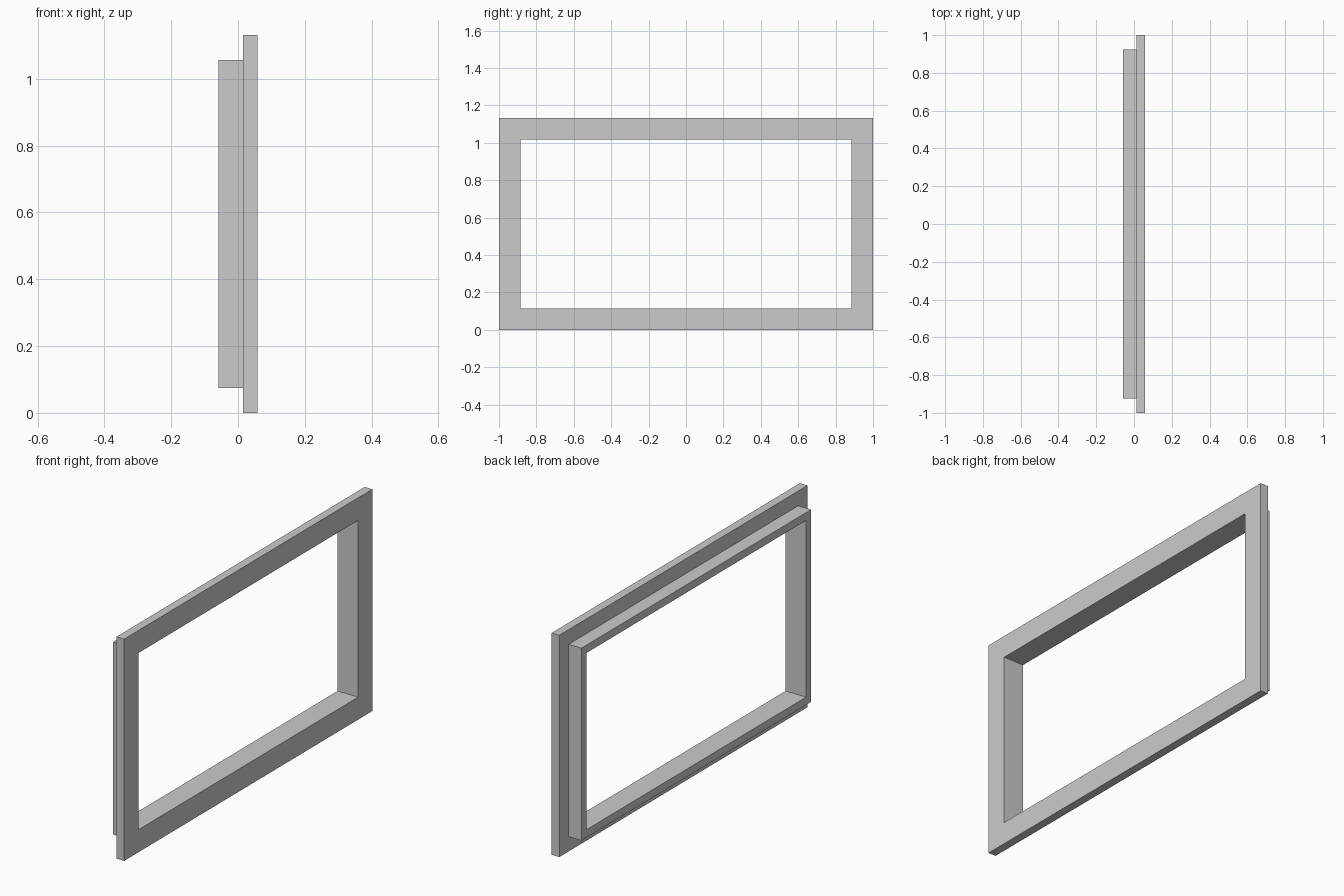
import bpy
import bmesh

cube = bpy.data.objects.get("Cube")
if cube:
    bpy.data.objects.remove(cube, do_unlink=True)

# Plain grey finish
grey = bpy.data.materials.new("plain grey")
grey.use_nodes = True
colour = (0.6, 0.6, 0.6, 1)
grey.diffuse_color = colour
grey.node_tree.nodes["Principled BSDF"].inputs["Base Color"].default_value = colour

# Half sizes of the outer rim; inset is measured inward from it
HALF_W, HALF_H = 1.0, 0.5655
OPENING, STEP = 0.115, 0.075
BACK, MIDDLE, FACE = -0.058, 0.0145, 0.058

# L-shaped section as (x, inset): wide face flange with a narrower rear sleeve
section = [(FACE, 0), (FACE, OPENING), (BACK, OPENING),
           (BACK, STEP), (MIDDLE, STEP), (MIDDLE, 0)]
corners = [(-1, -1), (1, -1), (1, 1), (-1, 1)]

# Sweep the section round the four mitred corners
bm = bmesh.new()
rings = [[bm.verts.new((x, sy * (HALF_W - inset), HALF_H + sz * (HALF_H - inset)))
          for x, inset in section] for sy, sz in corners]
for i, ring in enumerate(rings):
    following = rings[(i + 1) % len(rings)]
    for j in range(len(section)):
        k = (j + 1) % len(section)
        bm.faces.new((ring[j], following[j], following[k], ring[k]))
bmesh.ops.recalc_face_normals(bm, faces=bm.faces)

mesh = bpy.data.meshes.new("window_frame")
bm.to_mesh(mesh)
bm.free()
mesh.materials.append(grey)
frame = bpy.data.objects.new("window_frame", mesh)
bpy.context.collection.objects.link(frame)
